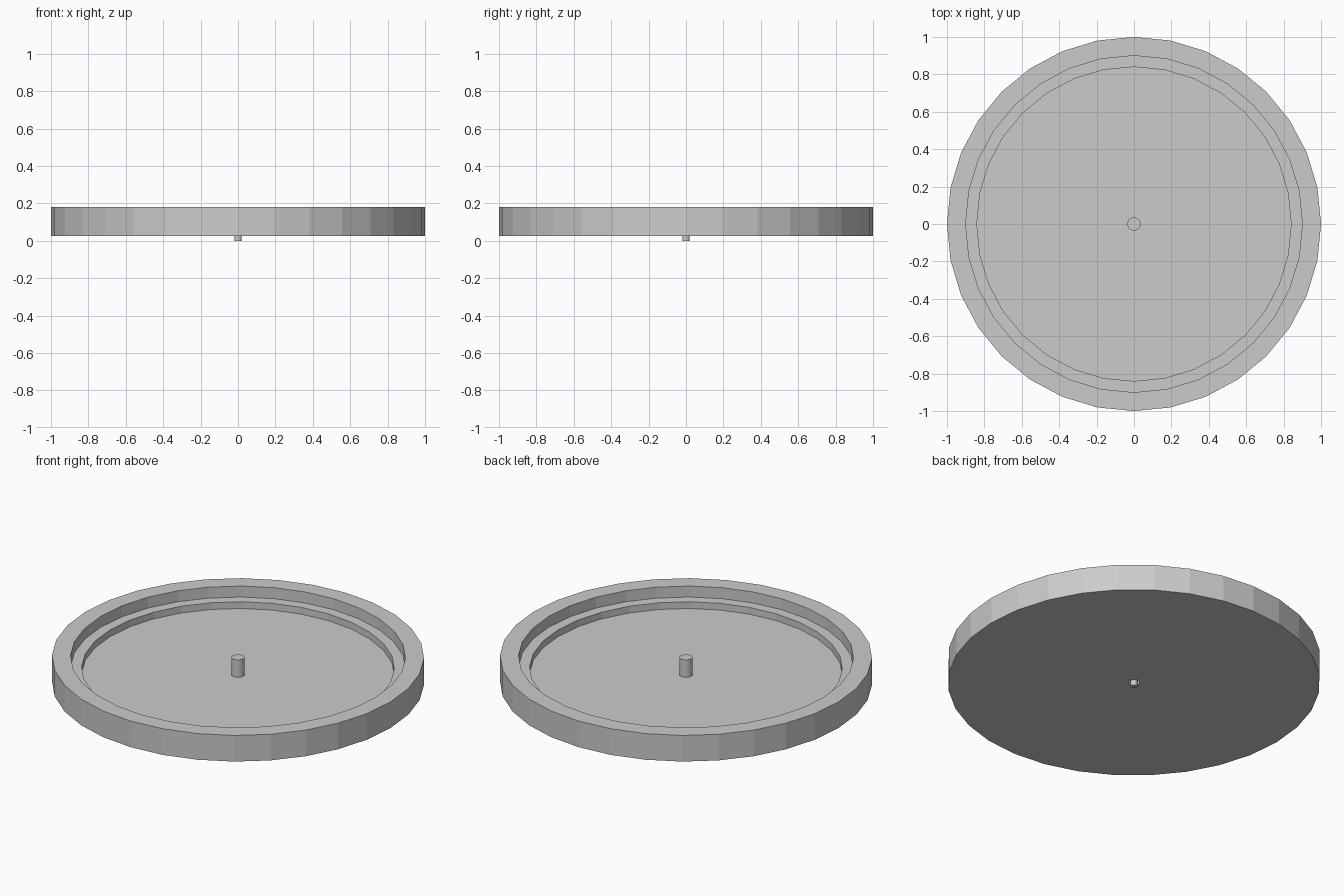
import bpy, bmesh, math

if "Cube" in bpy.data.objects:
    bpy.data.objects.remove(bpy.data.objects["Cube"])

SEGMENTS = 32


def lathe(name, profile, segments):
    """Revolve a profile of (radius, z) points that starts and ends on the axis."""
    bm = bmesh.new()
    verts = [bm.verts.new((r, 0, z)) for r, z in profile]
    edges = [bm.edges.new(pair) for pair in zip(verts, verts[1:])]
    bmesh.ops.spin(bm, geom=verts + edges, cent=(0, 0, 0), axis=(0, 0, 1),
                   angle=math.tau, steps=segments)
    bmesh.ops.remove_doubles(bm, verts=bm.verts, dist=1e-4)
    bmesh.ops.dissolve_limit(bm, angle_limit=0.001, verts=bm.verts, edges=bm.edges)
    bmesh.ops.recalc_face_normals(bm, faces=bm.faces)
    mesh = bpy.data.meshes.new(name)
    bm.to_mesh(mesh)
    bm.free()
    obj = bpy.data.objects.new(name, mesh)
    bpy.context.collection.objects.link(obj)
    return obj


# Dish with stepped rim, central post and a small socket underneath
lathe("stepped_dish", [
    (0, 0.178), (0.035, 0.178), (0.035, 0.075),
    (0.84, 0.075), (0.84, 0.115), (0.90, 0.115), (0.90, 0.18),
    (1.0, 0.18), (1.0, 0.025), (0.03, 0.025), (0.03, 0.05), (0, 0.05)], SEGMENTS)

# Pin standing out of the socket
lathe("bottom_pin", [(0, 0.05), (0.018, 0.05), (0.018, 0), (0, 0)], SEGMENTS)
